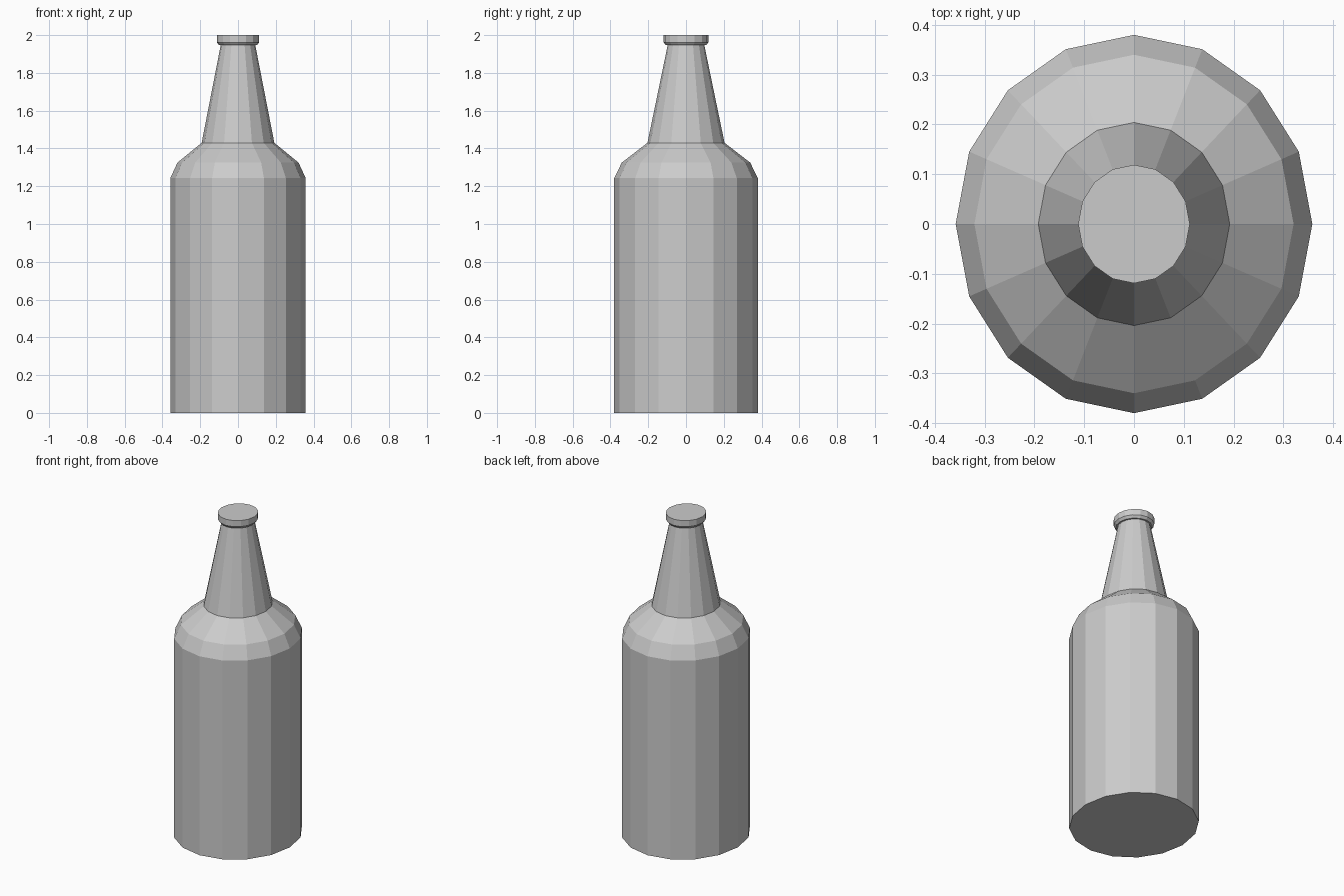
import bpy, bmesh
from math import sin, cos, pi

if "Cube" in bpy.data.objects:
    bpy.data.objects.remove(bpy.data.objects["Cube"])

SIDES = 16
SQUASH = 0.943  # slightly narrower in x than in y


def lathe(name, profile):
    """Closed, flat-faced turned solid from (radius, height) pairs."""
    bm = bmesh.new()
    rings = []
    for r, z in profile:
        rings.append([bm.verts.new((SQUASH * r * cos(2 * pi * i / SIDES),
                                    r * sin(2 * pi * i / SIDES), z))
                      for i in range(SIDES)])
    for a, b in zip(rings, rings[1:]):
        for i in range(SIDES):
            j = (i + 1) % SIDES
            bm.faces.new((a[i], a[j], b[j], b[i]))
    bm.faces.new(rings[0][::-1])
    bm.faces.new(rings[-1])
    bmesh.ops.recalc_face_normals(bm, faces=bm.faces)
    mesh = bpy.data.meshes.new(name)
    bm.to_mesh(mesh)
    bm.free()
    obj = bpy.data.objects.new(name, mesh)
    bpy.context.collection.objects.link(obj)
    return obj


# Whole bottle in one continuous skin: base, body, shoulder, neck, lip
lathe("bottle", [
    (0.38, 0.0), (0.38, 1.243),        # straight body
    (0.34, 1.325), (0.204, 1.43),      # rounded shoulder
    (0.097, 1.947),                    # tapered neck
    (0.107, 1.947), (0.119, 1.962),    # underside of lip
    (0.119, 2.0),                      # lip
])
